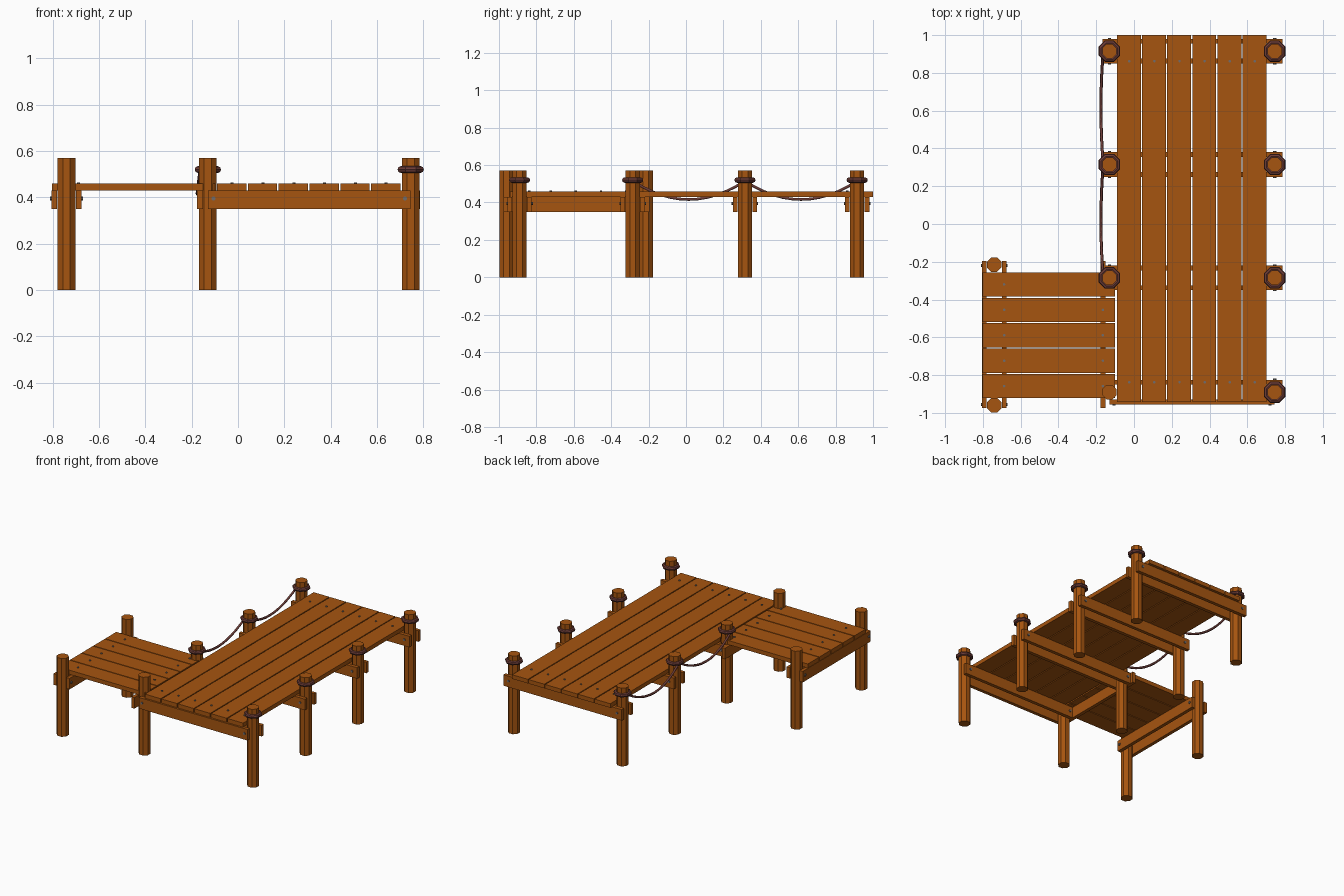
import bpy, bmesh, math
from mathutils import Matrix, Vector

if "Cube" in bpy.data.objects:
    bpy.data.objects.remove(bpy.data.objects["Cube"])


def material(name, rgb):
    m = bpy.data.materials.new(name)
    m.diffuse_color = (*rgb, 1)
    m.use_nodes = True
    m.node_tree.nodes["Principled BSDF"].inputs["Base Color"].default_value = m.diffuse_color
    return m


WOOD = material("wood", (0.38, 0.09, 0.005))
ROPE = material("rope", (0.15, 0.045, 0.038))
METAL = material("metal", (0.16, 0.15, 0.15))


def finish(bm, name, mat):
    me = bpy.data.meshes.new(name)
    bm.to_mesh(me)
    bm.free()
    me.materials.append(mat)
    ob = bpy.data.objects.new(name, me)
    bpy.context.collection.objects.link(ob)
    return ob


def box(name, x0, x1, y0, y1, z0, z1):
    bm = bmesh.new()
    mid = Vector((x0 + x1, y0 + y1, z0 + z1)) / 2
    size = Matrix.Diagonal((x1 - x0, y1 - y0, z1 - z0, 1))
    bmesh.ops.create_cube(bm, size=1, matrix=Matrix.Translation(mid) @ size)
    return finish(bm, name, WOOD)


def cylinder(name, mat, pos, r, depth, sides=8, axis="Z"):
    bm = bmesh.new()
    rot = {"Z": Matrix(), "X": Matrix.Rotation(math.pi / 2, 4, "Y"),
           "Y": Matrix.Rotation(math.pi / 2, 4, "X")}[axis]
    turn = Matrix.Rotation(math.pi / sides, 4, "Z")
    bmesh.ops.create_cone(bm, cap_ends=True, segments=sides, radius1=r, radius2=r,
                          depth=depth, matrix=Matrix.Translation(pos) @ rot @ turn)
    return finish(bm, name, mat)


def rope_ring(x, y):
    bpy.ops.mesh.primitive_torus_add(location=(x, y, 0.52), rotation=(0, 0, math.pi / 8),
                                     major_segments=8, minor_segments=8,
                                     major_radius=0.047, minor_radius=0.0145)
    ob = bpy.context.object
    ob.name = "rope_ring"
    ob.data.materials.append(ROPE)


def hanging_rope(y0, y1):
    cu = bpy.data.curves.new("hanging_rope", "CURVE")
    cu.dimensions = "3D"
    cu.bevel_depth = 0.008
    cu.bevel_resolution = 1
    cu.use_fill_caps = True
    sp = cu.splines.new("POLY")
    n = 12
    sp.points.add(n)
    for i, p in enumerate(sp.points):
        t = i / n
        sag = 4 * t * (1 - t)
        p.co = (-0.163 - 0.012 * sag, y0 + (y1 - y0) * t, 0.515 - 0.099 * sag, 1)
    cu.materials.append(ROPE)
    bpy.context.collection.objects.link(bpy.data.objects.new("hanging_rope", cu))


LEFT, RIGHT = -0.13, 0.745
ROWS = (-0.89, -0.285, 0.315, 0.915)
BEAM_Z = (0.35, 0.43)
OFF, HALF = 0.0525, 0.0125

# Main deck posts with rope rings
for y in ROWS:
    for x in (LEFT, RIGHT):
        cylinder("main_post", WOOD, (x, y, 0.285), 0.041, 0.57)
        if (x, y) != (LEFT, ROWS[0]):
            rope_ring(x, y)

# Paired cross beams clamping each post row, with bolts
for y in ROWS:
    for s in (-1, 1):
        front = y == ROWS[0] and s < 0
        x0, x1 = (-0.13, 0.745) if front else (-0.168, 0.785)
        yc = y + s * OFF
        box("cross_beam", x0, x1, yc - HALF, yc + HALF, *BEAM_Z)
        for bx in ((-0.105, 0.72) if front else (LEFT, RIGHT)):
            cylinder("beam_bolt", METAL, (bx, yc + s * HALF, 0.395), 0.009, 0.012, axis="Y")

# Main deck planks and nails
step = 0.1329
for i in range(6):
    x = -0.09 + i * step
    box("main_plank", x, x + 0.1262, -0.942, 1.0, 0.43, 0.46)
    for y in (-0.8375, 0.8625):
        cylinder("plank_nail", METAL, (x + 0.065, y, 0.46), 0.007, 0.01)

# Side deck posts and long beams
SIDE_X = -0.74
for y in (-0.96, -0.215):
    cylinder("side_post", WOOD, (SIDE_X, y, 0.285), 0.041, 0.57)
for s in (-1, 1):
    xc = SIDE_X + s * OFF
    box("side_beam", xc - HALF, xc + HALF, -0.975, -0.195, *BEAM_Z)
    for y in (-0.955, -0.22):
        cylinder("beam_bolt", METAL, (xc + s * HALF, y, 0.395), 0.009, 0.012, axis="X")
box("inner_side_beam", -0.177, -0.152, -0.975, -0.195, *BEAM_Z)

# Side deck planks and nails
for i in range(5):
    y = -0.922 + i * 0.1345
    box("side_plank", -0.802, -0.10, y, y + 0.128, 0.43, 0.46)
    for x in (-0.6875, -0.1645):
        cylinder("plank_nail", METAL, (x, y + 0.064, 0.46), 0.007, 0.01)

# Ropes sagging between the left posts
hanging_rope(ROWS[1], ROWS[2])
hanging_rope(ROWS[2], ROWS[3])
